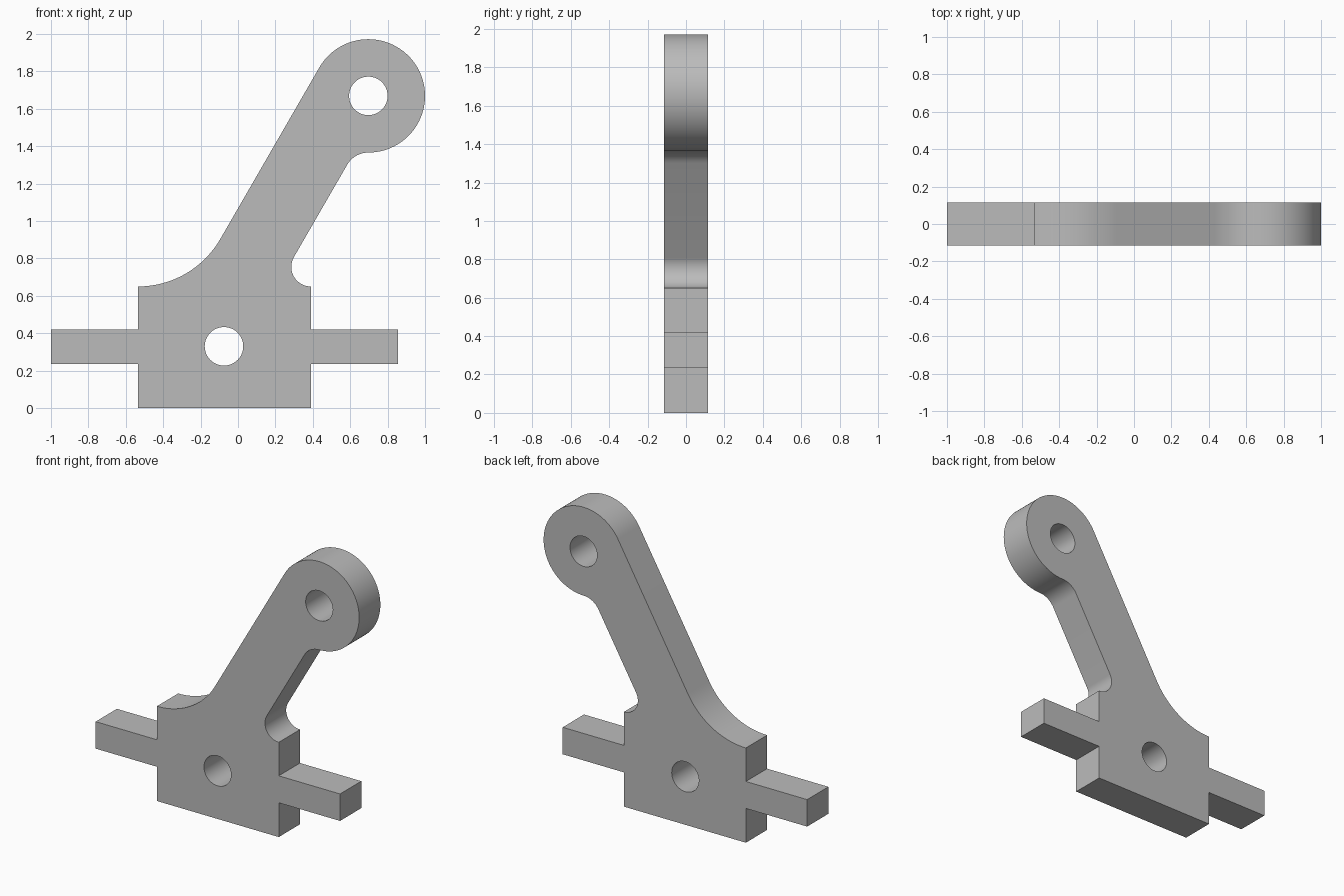
import bpy
import bmesh
from math import cos, sin, radians
from mathutils import Matrix

cube = bpy.data.objects.get("Cube")
if cube:
    bpy.data.objects.remove(cube, do_unlink=True)

HALF_THICKNESS = 0.115
HEAD, HEAD_R = (0.697, 1.669), 0.303
HOLE_R = 0.103
LEFT, RIGHT, TOP = -0.535, 0.39, 0.65      # base block
TAB_LOW, TAB_HIGH = 0.235, 0.42
TILT = radians(60)                         # slope of the arm


def arc(centre, radius, start, end, steps):
    """Points along an arc, angles in degrees."""
    angles = [radians(start + (end - start) * i / steps) for i in range(steps + 1)]
    return [(centre[0] + radius * cos(a), centre[1] + radius * sin(a)) for a in angles]


def hole(centre):
    return arc(centre, HOLE_R, 0, 360, 48)[:-1]


# Fillet radii that make each arc tangent to the arm and its neighbour
small_r = 0.105
small_c = (RIGHT, TOP + small_r)
edge = (small_c[0] - small_r * sin(TILT), small_c[1] + small_r * cos(TILT))
gap = (edge[0] - HEAD[0]) * sin(TILT) - (edge[1] - HEAD[1]) * cos(TILT)
neck_r = (HEAD_R * cos(TILT) - gap) / (1 - cos(TILT))
neck_c = (HEAD[0], HEAD[1] - HEAD_R - neck_r)
reach = (LEFT - HEAD[0]) * sin(TILT) - (TOP - HEAD[1]) * cos(TILT) + HEAD_R
big_r = -reach / (1 - cos(TILT))
big_c = (LEFT, TOP + big_r)

# Outline, counter-clockwise from the lower left of the block
outline = [(LEFT, 0), (RIGHT, 0), (RIGHT, TAB_LOW), (0.855, TAB_LOW),
           (0.855, TAB_HIGH), (RIGHT, TAB_HIGH)]
outline += arc(small_c, small_r, 270, 150, 24)
outline += arc(neck_c, neck_r, 150, 90, 16)
outline += arc(HEAD, HEAD_R, -90, 150, 64)[1:]
outline += arc(big_c, big_r, 330, 270, 32)
outline += [(LEFT, TAB_HIGH), (-1, TAB_HIGH), (-1, TAB_LOW), (LEFT, TAB_LOW)]

# Filled, extruded profile with two through holes
curve = bpy.data.curves.new("lever_profile", "CURVE")
curve.dimensions = "2D"
curve.fill_mode = "BOTH"
curve.extrude = HALF_THICKNESS
for points in (outline, hole(HEAD), hole((-0.075, 0.33))):
    spline = curve.splines.new("POLY")
    spline.points.add(len(points) - 1)
    for p, (x, z) in zip(spline.points, points):
        p.co = (x, z, 0, 1)
    spline.use_cyclic_u = True

profile = bpy.data.objects.new("lever_profile", curve)
bpy.context.collection.objects.link(profile)
bpy.context.view_layer.update()
evaluated = profile.evaluated_get(bpy.context.evaluated_depsgraph_get())
mesh = bpy.data.meshes.new_from_object(evaluated)
mesh.name = "lever_bracket"
bpy.data.objects.remove(profile, do_unlink=True)

# Weld the caps to the sides and stand the plate upright
bm = bmesh.new()
bm.from_mesh(mesh)
bmesh.ops.remove_doubles(bm, verts=bm.verts, dist=0.0005)
bm.transform(Matrix.Rotation(radians(90), 4, "X"))
bmesh.ops.recalc_face_normals(bm, faces=bm.faces)
bm.to_mesh(mesh)
bm.free()

# Plain grey
grey = bpy.data.materials.new("plain grey")
grey.use_nodes = True
colour = (0.5, 0.5, 0.5, 1)
grey.diffuse_color = colour
grey.node_tree.nodes["Principled BSDF"].inputs["Base Color"].default_value = colour
mesh.materials.clear()
mesh.materials.append(grey)

lever = bpy.data.objects.new("lever_bracket", mesh)
bpy.context.collection.objects.link(lever)
bpy.ops.object.select_all(action="DESELECT")
lever.select_set(True)
bpy.context.view_layer.objects.active = lever
bpy.ops.object.shade_smooth_by_angle(angle=radians(30))
